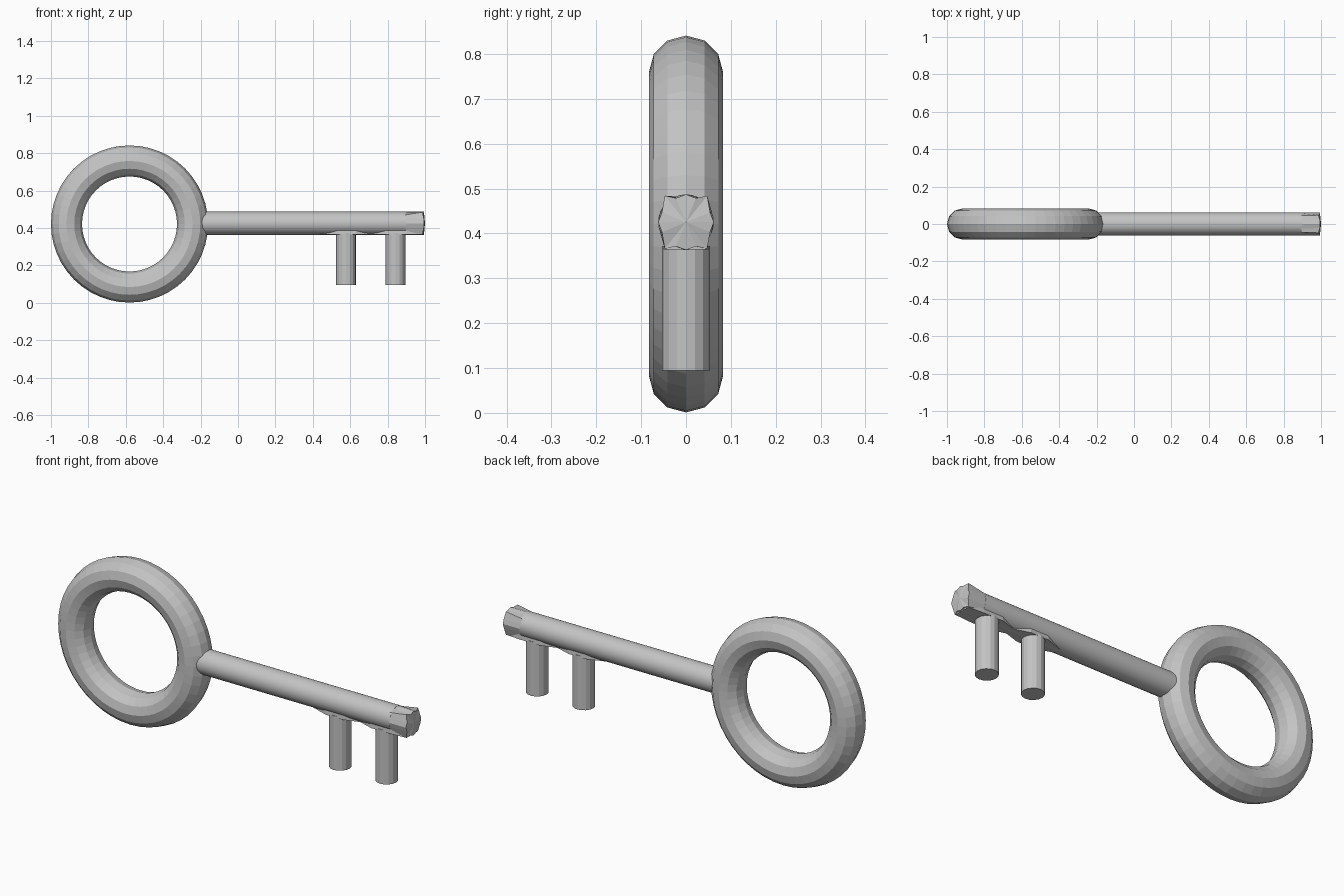
import bpy, bmesh
from math import sin, cos, pi, radians
from mathutils import Vector

if "Cube" in bpy.data.objects:
    bpy.data.objects.remove(bpy.data.objects["Cube"], do_unlink=True)

grey = bpy.data.materials.new("plain grey")
grey.use_nodes = True
COLOUR = (0.55, 0.55, 0.55, 1)
grey.diffuse_color = COLOUR
grey.node_tree.nodes["Principled BSDF"].inputs["Base Color"].default_value = COLOUR

AXIS_Z = 0.425
SHAFT_R = 0.062


def finish(name):
    ob = bpy.context.object
    ob.name = name
    ob.data.materials.append(grey)
    return ob


def mesh_object(name, bm):
    bmesh.ops.recalc_face_normals(bm, faces=bm.faces)
    me = bpy.data.meshes.new(name)
    bm.to_mesh(me)
    bm.free()
    me.materials.append(grey)
    ob = bpy.data.objects.new(name, me)
    bpy.context.collection.objects.link(ob)
    return ob


# Ring handle
bpy.ops.mesh.primitive_torus_add(major_segments=48, minor_segments=12,
                                 major_radius=0.337, minor_radius=0.083,
                                 location=(-0.58, 0, 0.421), rotation=(pi / 2, 0, 0))
finish("ring_handle")

# Shaft
start, end = -0.2, 0.9
bpy.ops.mesh.primitive_cylinder_add(vertices=32, radius=SHAFT_R, depth=end - start,
                                    location=((start + end) / 2, 0, AXIS_Z),
                                    rotation=(0, pi / 2, 0))
finish("shaft")
bpy.ops.object.shade_smooth_by_angle(angle=radians(30))

# Flared tip: a round ring lofted to an end with four raised corners
bm = bmesh.new()
near, far = [], []
for i in range(16):
    a = i * pi / 8
    corner = i % 4 == 2
    r = 0.076 if corner else (0.058 if i % 2 else SHAFT_R)
    near.append(bm.verts.new((0.89, SHAFT_R * cos(a), AXIS_Z + SHAFT_R * sin(a))))
    y, z = (0.88, 1.1) if corner else (1, 1)
    far.append(bm.verts.new((0.986 if corner else 0.994,
                             r * cos(a) * y, AXIS_Z + r * sin(a) * z)))
centre = bm.verts.new((1.0, 0, AXIS_Z))
for i in range(16):
    j = (i + 1) % 16
    bm.faces.new((near[i], near[j], far[j], far[i]))
    bm.faces.new((far[i], far[j], centre))
bm.faces.new(near)
mesh_object("flared_tip", bm)

# Two teeth
for name, x in (("inner_tooth", 0.578), ("outer_tooth", 0.842)):
    bottom, top = 0.095, 0.372
    bpy.ops.mesh.primitive_cylinder_add(vertices=16, radius=0.053, depth=top - bottom,
                                        location=(x, 0, (bottom + top) / 2))
    finish(name)

# Thin web joining the teeth to the underside of the shaft
outline = [(0.42, 0.012), (0.53, 0.05), (0.63, 0.05), (0.71, 0.025),
           (0.79, 0.05), (0.9, 0.05), (0.985, 0.044)]
bm = bmesh.new()
rows = []
for x, w in outline:
    rows.append([bm.verts.new(Vector((x, y, z))) for y, z in
                 ((-w, 0.364), (w, 0.364), (w * 0.95, 0.39), (-w * 0.95, 0.39))])
for a, b in zip(rows, rows[1:]):
    for i in range(4):
        j = (i + 1) % 4
        bm.faces.new((a[i], a[j], b[j], b[i]))
bm.faces.new(rows[0])
bm.faces.new(rows[-1])
mesh_object("tooth_web", bm)
